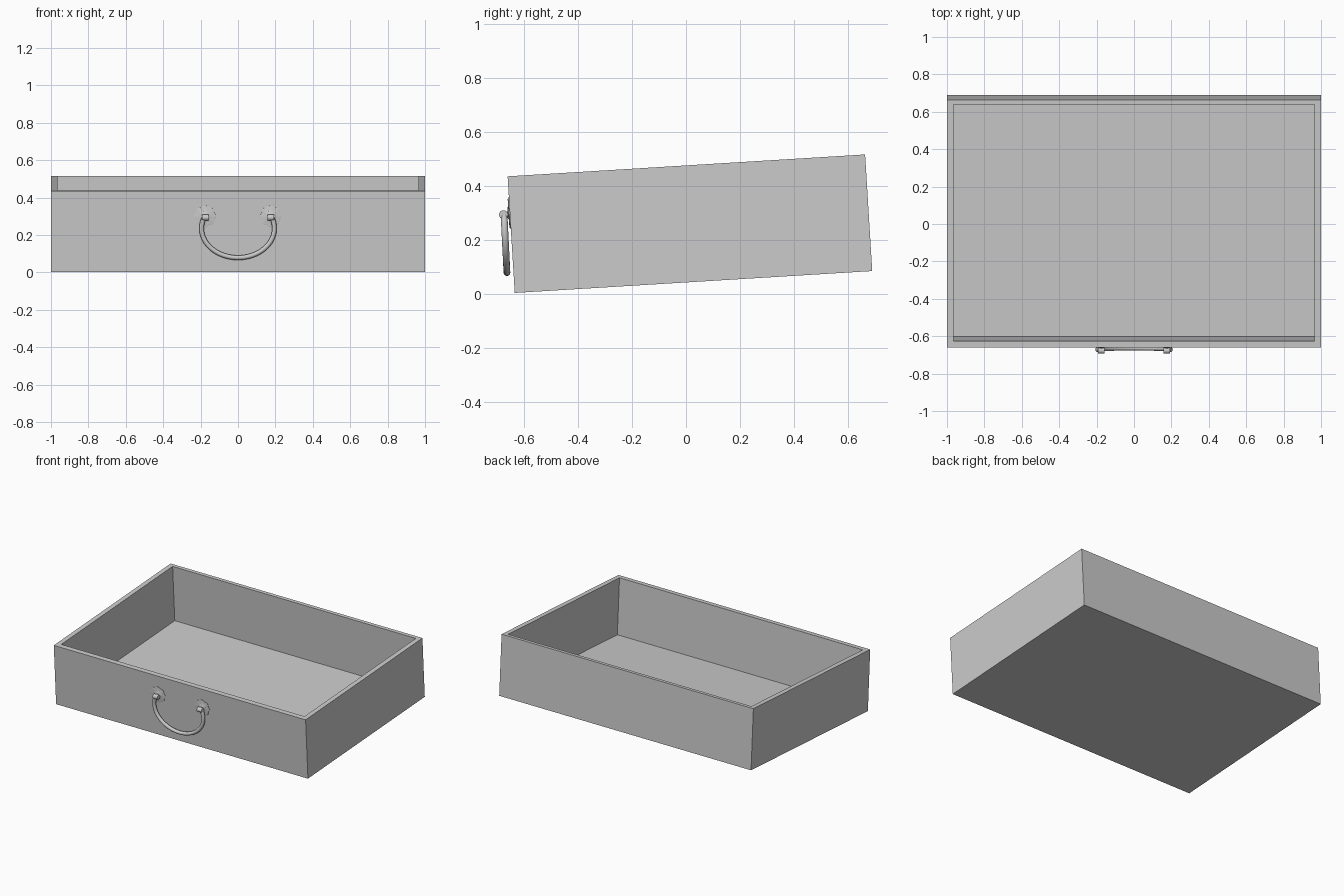
import bpy, bmesh, math
from mathutils import Matrix, Vector

if "Cube" in bpy.data.objects:
    bpy.data.objects.remove(bpy.data.objects["Cube"])

# Drawer frame: origin at the lower front edge, tipped back by 3.5 degrees
TILT = Matrix.Translation((0, -0.635, 0.003)) @ Matrix.Rotation(math.radians(3.5), 4, 'X')
LENGTH, HEIGHT = 1.328, 0.433


def finish(bm, name, smooth=False):
    bmesh.ops.recalc_face_normals(bm, faces=bm.faces)
    mesh = bpy.data.meshes.new(name)
    bm.to_mesh(mesh)
    bm.free()
    ob = bpy.data.objects.new(name, mesh)
    bpy.context.collection.objects.link(ob)
    if smooth:
        bpy.ops.object.select_all(action='DESELECT')
        ob.select_set(True)
        bpy.context.view_layer.objects.active = ob
        bpy.ops.object.shade_smooth_by_angle(angle=math.radians(40))
    return ob


def loft(name, rings, matrix=Matrix(), smooth=False):
    """Skin consecutive closed rings and cap both ends."""
    bm = bmesh.new()
    loops = [[bm.verts.new(matrix @ Vector(p)) for p in r] for r in rings]
    n = len(loops[0])
    for a, b in zip(loops, loops[1:]):
        for i in range(n):
            j = (i + 1) % n
            bm.faces.new((a[i], a[j], b[j], b[i]))
    bm.faces.new(loops[0])
    bm.faces.new(loops[-1])
    return finish(bm, name, smooth)


def rect(x, y0, y1, z):
    return [(-x, y0, z), (x, y0, z), (x, y1, z), (-x, y1, z)]


# Open drawer box: outside, rim, inside walls and floor
loft("drawer_box", [
    rect(1.0, 0, LENGTH, 0),
    rect(1.0, 0, LENGTH, HEIGHT),
    rect(0.966, 0.036, LENGTH - 0.026, HEIGHT),
    rect(0.966, 0.036, LENGTH - 0.026, 0.033),
], TILT)


def scallop(radius, y, x, z, wave=0.06, n=48):
    ring = []
    for i in range(n):
        a = math.tau * i / n
        r = radius * (1 + wave * math.cos(8 * a))
        ring.append((x + r * math.cos(a), y, z + r * math.sin(a)))
    return ring


def cylinder(name, p, q, radius, n=16):
    p, q = Vector(p), Vector(q)
    rot = (q - p).to_track_quat('Z', 'Y')
    circle = [rot @ Vector((radius * math.cos(math.tau * i / n),
                            radius * math.sin(math.tau * i / n), 0)) for i in range(n)]
    loft(name, [[p + c for c in circle], [q + c for c in circle]], smooth=True)


# Handle mounts: rosette plate, post and hinge barrel on each side
for side, sx in (("left", -1), ("right", 1)):
    x = 0.175 * sx
    loft(side + "_rosette", [
        scallop(0.055, 0.002, x, 0.297),
        scallop(0.055, -0.003, x, 0.297),
        scallop(0.047, -0.005, x, 0.297),
        scallop(0.028, -0.003, x, 0.297, 0.03),
        scallop(0.020, -0.008, x, 0.297, 0),
    ], TILT, True)
    cylinder(side + "_post", (x, -0.648, 0.293), (x, -0.677, 0.293), 0.012)
    cylinder(side + "_hinge_barrel", (x - 0.0185, -0.677, 0.293),
             (x + 0.0185, -0.677, 0.293), 0.0165)

# Hanging bail handle: round tube along an open oval
path = []
STEPS = 28
for i in range(STEPS + 1):
    a = math.radians(160 + 220 * i / STEPS)
    z = 0.235 + 0.157 * math.sin(a)
    path.append(Vector((0.195 * math.cos(a), -0.664 - 0.05 * (z - 0.08), z)))
rings = []
for i, p in enumerate(path):
    t = (path[min(i + 1, STEPS)] - path[max(i - 1, 0)]).normalized()
    side = Vector((0, 1, 0))
    side = (side - t * side.dot(t)).normalized()
    out = t.cross(side)
    rings.append([p + 0.0125 * (side * math.cos(math.tau * k / 12)
                                + out * math.sin(math.tau * k / 12)) for k in range(12)])
loft("bail_handle", rings, smooth=True)
